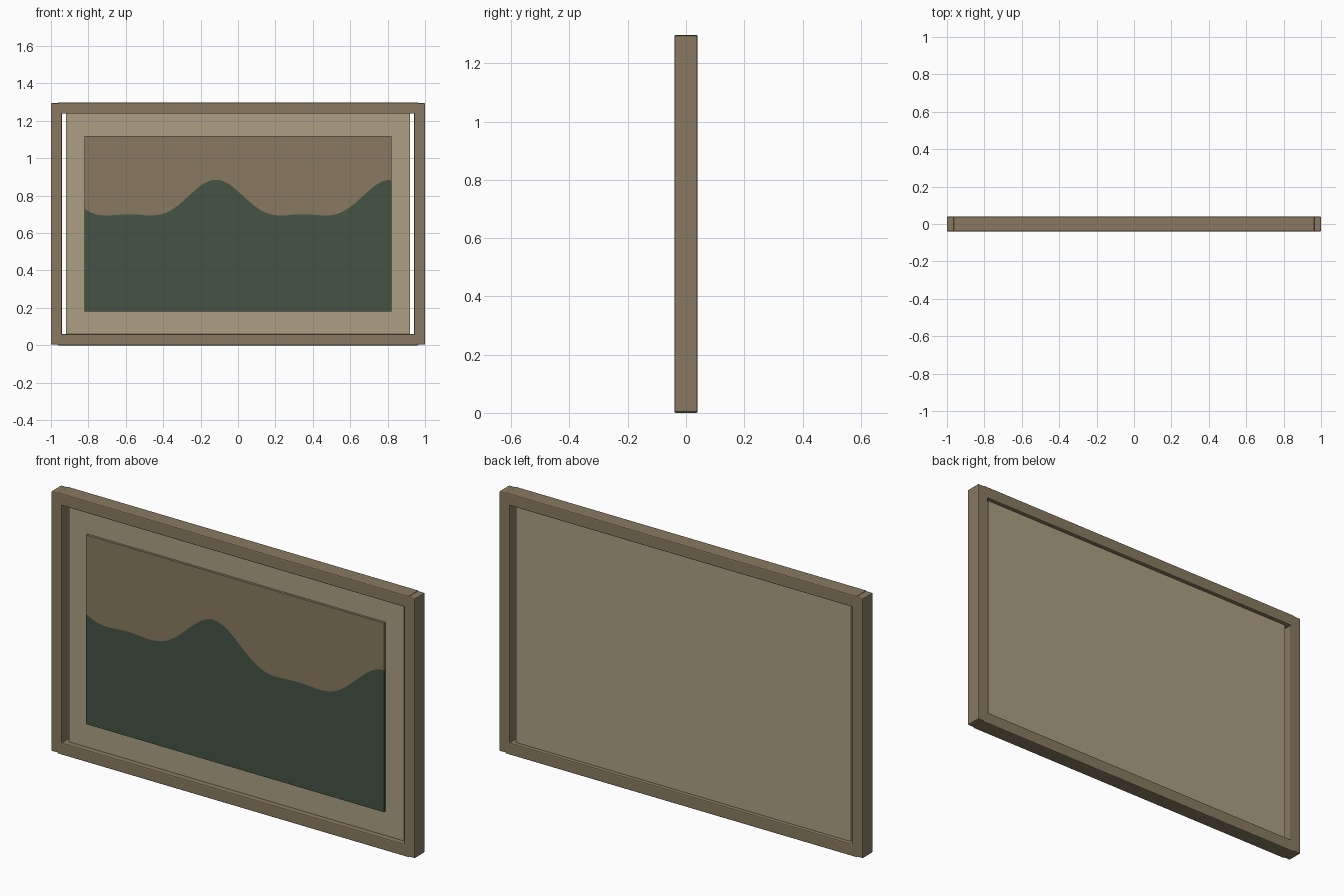
import bpy, bmesh, math

if "Cube" in bpy.data.objects:
    bpy.data.objects.remove(bpy.data.objects["Cube"])


def srgb(r, g, b):
    lin = lambda c: (c / 12.92 if c <= 0.04045 else ((c + 0.055) / 1.055) ** 2.4)
    return (lin(r / 255), lin(g / 255), lin(b / 255), 1)


def material(name, rgb):
    m = bpy.data.materials.new(name)
    m.diffuse_color = srgb(*rgb)
    m.use_nodes = True
    m.node_tree.nodes["Principled BSDF"].inputs["Base Color"].default_value = m.diffuse_color
    return m


WOOD = material("brown wood", (137, 122, 97))
MAT = material("pale mat", (172, 160, 132))
HILL = material("dark green", (69, 83, 67))


def add_mesh(name, bm, mats):
    bmesh.ops.recalc_face_normals(bm, faces=bm.faces)
    me = bpy.data.meshes.new(name)
    bm.to_mesh(me)
    bm.free()
    ob = bpy.data.objects.new(name, me)
    bpy.context.collection.objects.link(ob)
    for m in mats:
        me.materials.append(m)
    return ob


def box(name, x, y, z, mat, bevel=0):
    """Box from (min, max) ranges, with an optional softened edge."""
    bm = bmesh.new()
    bmesh.ops.create_cube(bm, size=1)
    for v in bm.verts:
        v.co = [r[0] if c < 0 else r[1] for c, r in zip(v.co, (x, y, z))]
    ob = add_mesh(name, bm, [mat])
    if bevel:
        b = ob.modifiers.new("soft edge", 'BEVEL')
        b.width = bevel
        b.segments = 2
    return ob


# Frame: two stiles and two slightly prouder rails
Y = (-0.04, 0.04)
box("left_stile", (-1, -0.942), Y, (0.004, 1.295), WOOD, 0.005)
box("right_stile", (0.942, 1), Y, (0.004, 1.295), WOOD, 0.005)
box("bottom_rail", (-0.965, 0.965), Y, (0, 0.06), WOOD, 0.005)
box("top_rail", (-0.965, 0.965), Y, (1.238, 1.298), WOOD, 0.005)

# Backing panel, with a narrow open gap at each side
box("backing_panel", (-0.92, 0.92), (-0.012, 0.02), (0.058, 1.24), MAT)


# Picture plate: sky above and hills below a wavy skyline
def skyline(x):
    t = (x + 0.118) / 0.932 * 2 * math.pi
    return 0.7595 + 0.0925 * math.cos(t) + 0.033 * math.cos(2 * t)


bm = bmesh.new()
N = 80
cols = []
for i in range(N + 1):
    x = -0.82 + 1.64 * i / N
    cols.append([bm.verts.new((x, -0.024, z)) for z in (0.18, skyline(x), 1.12)])
for a, b in zip(cols, cols[1:]):
    for k in (0, 1):
        f = bm.faces.new((a[k], b[k], b[k + 1], a[k + 1]))
        f.material_index = k
res = bmesh.ops.extrude_face_region(bm, geom=bm.faces[:], use_keep_orig=True)
for v in res["geom"]:
    if isinstance(v, bmesh.types.BMVert):
        v.co.y = -0.0115
# rim faces take the colour of the picture area they border
for f in bm.faces:
    c = f.calc_center_median()
    f.material_index = 0 if c.z < skyline(c.x) else 1
add_mesh("picture_plate", bm, [HILL, WOOD])
